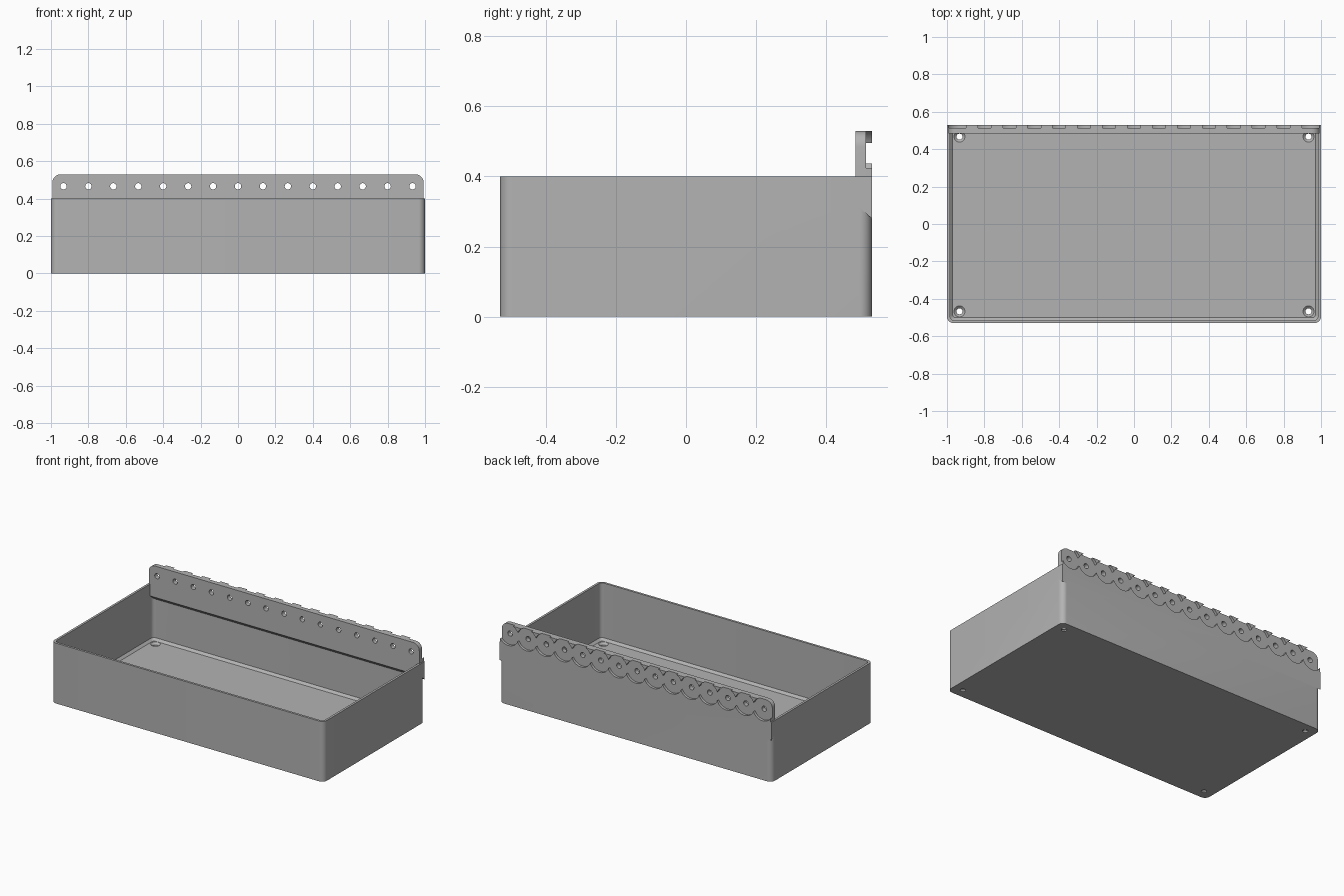
import bpy, bmesh, math
from mathutils import Matrix, Vector

cube = bpy.data.objects.get("Cube")
if cube:
    bpy.data.objects.remove(cube, do_unlink=True)

grey = bpy.data.materials.new("mid_grey")
grey.use_nodes = True
grey.diffuse_color = (0.45, 0.45, 0.45, 1)
grey.node_tree.nodes["Principled BSDF"].inputs["Base Color"].default_value = grey.diffuse_color

HALF_Y, WALL, FLOOR, RIM = 0.53, 0.015, 0.022, 0.4
HOLE_Z, PITCH = 0.466, 0.1333


def finish(name, bm):
    bmesh.ops.recalc_face_normals(bm, faces=bm.faces)
    mesh = bpy.data.meshes.new(name)
    bm.to_mesh(mesh)
    bm.free()
    mesh.materials.append(grey)
    obj = bpy.data.objects.new(name, mesh)
    bpy.context.collection.objects.link(obj)
    return obj


def rounded_rect(hx, hy, r, z, steps=8):
    loop = []
    for k, (sx, sy) in enumerate([(1, 1), (-1, 1), (-1, -1), (1, -1)]):
        for i in range(steps + 1):
            a = (k + i / steps) * math.pi / 2
            loop.append((sx * (hx - r) + r * math.cos(a), sy * (hy - r) + r * math.sin(a), z))
    return loop


def loft(name, loops):
    bm = bmesh.new()
    rings = [[bm.verts.new(p) for p in loop] for loop in loops]
    for a, b in zip(rings, rings[1:]):
        for i in range(len(a)):
            j = (i + 1) % len(a)
            bm.faces.new((a[i], a[j], b[j], b[i]))
    bm.faces.new(rings[0])
    bm.faces.new(rings[-1])
    return finish(name, bm)


def cones(name, centres, r1, r2, depth, along_y=False, sides=32):
    bm = bmesh.new()
    turn = Matrix.Rotation(math.pi / 2, 4, 'X') if along_y else Matrix()
    for c in centres:
        bmesh.ops.create_cone(bm, cap_ends=True, segments=sides, radius1=r1, radius2=r2,
                              depth=depth, matrix=Matrix.Translation(Vector(c)) @ turn)
    return finish(name, bm)


def combine(target, tool, operation='DIFFERENCE'):
    mod = target.modifiers.new(tool.name, 'BOOLEAN')
    mod.operation, mod.object, mod.solver = operation, tool, 'EXACT'
    bpy.context.view_layer.objects.active = target
    bpy.ops.object.modifier_apply(modifier=mod.name)
    bpy.data.objects.remove(tool, do_unlink=True)


# Open tray with rounded corners and a chamfer around the inside of the floor
tray = loft("tray_with_rail", [rounded_rect(1, HALF_Y, 0.035, z) for z in (0, RIM)])
ix, iy = 1 - WALL, HALF_Y - WALL
combine(tray, loft("cavity", [rounded_rect(ix - 0.015, iy - 0.015, 0.015, FLOOR),
                              rounded_rect(ix, iy, 0.025, FLOOR + 0.015),
                              rounded_rect(ix, iy, 0.025, RIM + 0.1)]))

# Back rail: rounded top corners, sloped underside
def rail_outline(y, bottom):
    right = [(1, bottom), (1, RIM), (0.993, RIM)]
    for i in range(9):
        a = i / 8 * math.pi / 2
        right.append((0.948 + 0.045 * math.cos(a), 0.485 + 0.045 * math.sin(a)))
    points = right + [(-x, z) for x, z in reversed(right)]
    return [(x, y, z) for x, z in points]

combine(tray, loft("rail", [rail_outline(0.483, 0.322), rail_outline(HALF_Y, 0.28)]), 'UNION')

# Overlapping round recesses on the back of the rail, cut in alternate sets
xs = [(i - 7) * PITCH for i in range(15)]
for start in (0, 1):
    combine(tray, cones("recess", [(x, HALF_Y, HOLE_Z) for x in xs[start::2]],
                        0.073, 0.073, 0.034, True, 48))
combine(tray, cones("rail_holes", [(x, 0.5, HOLE_Z) for x in xs], 0.017, 0.017, 0.2, True, 24))

# Countersunk screw holes in the floor corners
corners = [(sx * 0.933, sy * 0.467) for sx in (-1, 1) for sy in (-1, 1)]
combine(tray, cones("floor_holes", [(x, y, 0) for x, y in corners], 0.016, 0.016, 0.2))
combine(tray, cones("countersinks", [(x, y, FLOOR - 0.004) for x, y in corners],
                    0.014, 0.036, 0.02))

# Smooth rounded corners, crisp edges
bpy.ops.object.select_all(action='DESELECT')
tray.select_set(True)
bpy.context.view_layer.objects.active = tray
bpy.ops.object.shade_smooth_by_angle(angle=math.radians(30))
